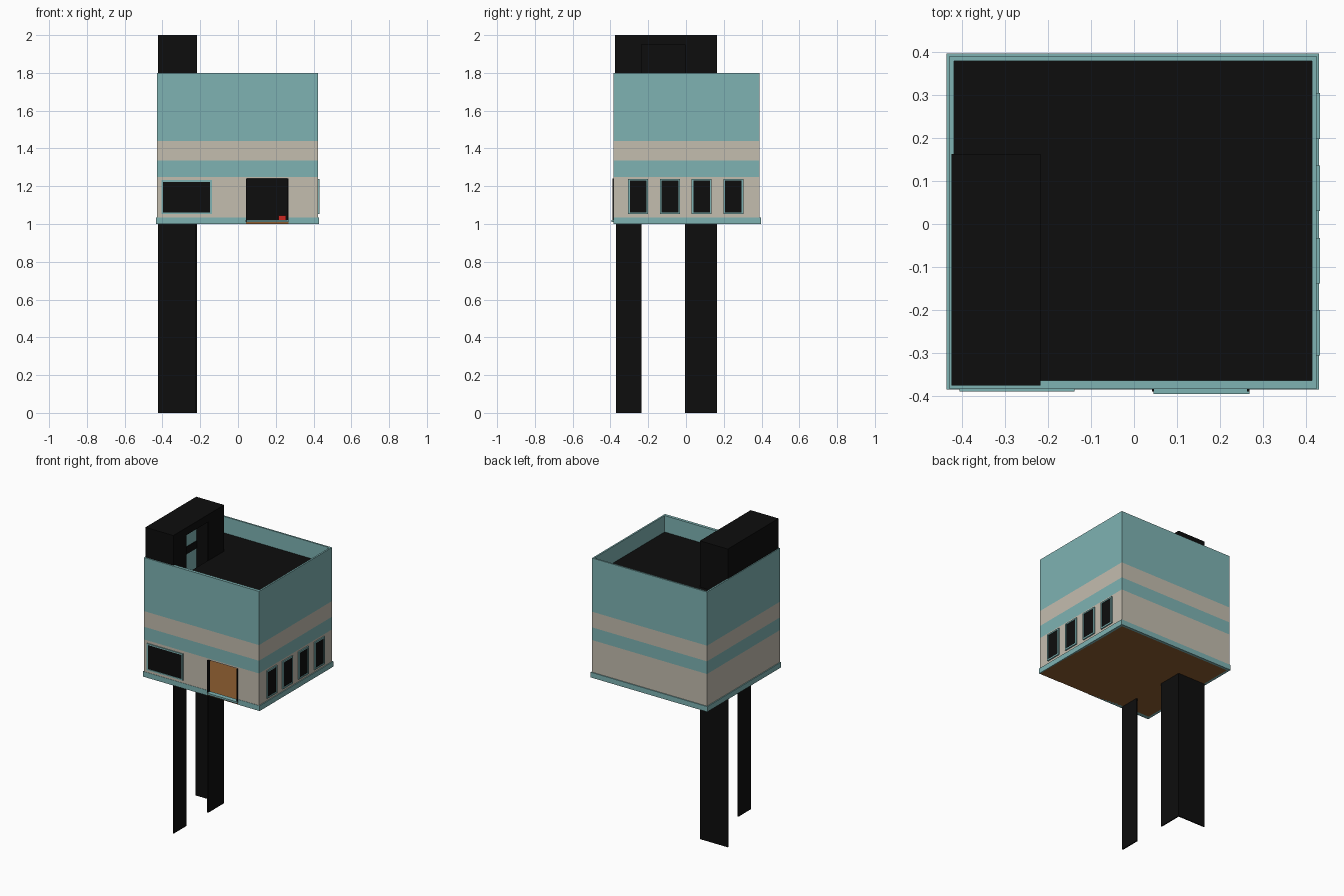
import bpy

if "Cube" in bpy.data.objects:
    bpy.data.objects.remove(bpy.data.objects["Cube"])

def material(name, rgb):
    m = bpy.data.materials.new(name)
    m.diffuse_color = (*rgb, 1)
    m.use_nodes = True
    m.node_tree.nodes["Principled BSDF"].inputs["Base Color"].default_value = m.diffuse_color
    return m

TEAL = material("teal_paint", (.21, .45, .45))
BEIGE = material("beige_paint", (.55, .51, .43))
BLACK = material("black", (.004, .004, .004))
WOOD = material("wood_floor", (.27, .11, .03))
RED = material("red", (.6, .02, .015))

def box(name, x, y, z, mat):
    """Box given by its (min, max) range on each axis."""
    bpy.ops.mesh.primitive_cube_add(
        size=1, location=[(a + b) / 2 for a, b in (x, y, z)])
    o = bpy.context.object
    o.name = name
    o.scale = [b - a for a, b in (x, y, z)]
    bpy.ops.object.transform_apply(location=False, rotation=False, scale=True)
    o.data.materials.append(mat)
    return o

X0, X1, Y0, Y1 = -.429, .424, -.383, .39   # outer wall faces
T = .011                                    # wall thickness
DOOR = (.042, .268)

def wall_ring(name, z, mat, grow=0.0, gap=None):
    """Four walls, with an optional doorway in the front one."""
    x0, x1, y0, y1 = X0 - grow, X1 + grow, Y0 - grow * .3, Y1 + grow
    t = T + grow
    spans = [(x0, x1)] if gap is None else [(x0, gap[0]), (gap[1], x1)]
    for s in spans:
        box(name + "_front", s, (y0, y0 + t + .009), z, mat)
    box(name + "_back", (x0, x1), (y1 - t, y1), z, mat)
    box(name + "_left", (x0, x0 + t), (y0 + t + .009, y1 - t), z, mat)
    box(name + "_right", (x1 - t, x1), (y0 + t + .009, y1 - t), z, mat)

# Painted wall bands from plinth to parapet
wall_ring("plinth", (1, 1.035), TEAL, grow=.006, gap=DOOR)
wall_ring("ground_wall", (1.035, 1.24), BEIGE, gap=DOOR)
wall_ring("lintel_band", (1.24, 1.25), BEIGE)
wall_ring("lower_teal_band", (1.25, 1.335), TEAL)
wall_ring("beige_band", (1.335, 1.44), BEIGE)
wall_ring("upper_wall", (1.44, 1.8), TEAL)

# Ground floor, dark interior lining and a small red item inside the room
box("ground_floor", (X0, X1), (Y0, Y1), (1, 1.01), WOOD)
box("back_lining", (-.215, X1 - T), (Y1 - T - .004, Y1 - T), (1.01, 1.68), BLACK)
box("right_lining", (X1 - T - .004, X1 - T), (Y0 + .02, Y1 - T), (1.01, 1.68), BLACK)
box("red_box", (.215, .255), (.2, .24), (1.01, 1.045), RED)

# Roof slab, left open over the stairwell
RZ = (1.675, 1.69)
box("roof_main", (-.22, X1 - T), (Y0 + .02, Y1 - T), RZ, BLACK)
box("roof_rear_strip", (X0 + T, -.22), (.16, Y1 - T), RZ, BLACK)
box("roof_left_edge", (X0 + T, X0 + T + .004), (-.37, .16), (1.66, 1.71), BLACK)

# Stairwell walls running from the ground to the rooftop box
SX, SY = (-.424, -.217), (-.375, .163)
P = .008
side = (SX[1] - P, SX[1])
box("stair_side_wall_front", side, (-.37, -.235), (0, 2), BLACK)
box("stair_side_wall_back", side, (-.005, SY[1]), (0, 2), BLACK)
box("stair_back_wall", (SX[0], SX[1] - P), (SY[1] - P, SY[1]), (0, 2), BLACK)

# Rooftop stair box
box("stair_box_lintel", side, (-.235, -.005), (1.95, 2), BLACK)
box("stair_box_front", SX, (SY[0], SY[0] + P), (1.69, 2), BLACK)
box("stair_box_left", (SX[0], SX[0] + P), SY, (1.8, 2), BLACK)
box("stair_box_roof", SX, SY, (1.99, 2), BLACK)

def window(name, axis, a, z, face, out):
    """Dark pane with a slim frame on the front (x) or right (y) wall."""
    f = .009
    lo, hi = sorted((face, face + out))
    plo, phi = sorted((face, face + out * .5))
    def piece(n, r, zz, d, mat):
        if axis == "x":
            box(n, r, d, zz, mat)
        else:
            box(n, d, r, zz, mat)
    piece(name + "_pane", (a[0] + f, a[1] - f), (z[0] + f, z[1] - f), (plo, phi), BLACK)
    for s in ((a[0], a[0] + f), (a[1] - f, a[1])):
        piece(name + "_frame_side", s, z, (lo, hi), TEAL)
    for s in ((z[0], z[0] + f), (z[1] - f, z[1])):
        piece(name + "_frame_rail", (a[0] + f, a[1] - f), s, (lo, hi), TEAL)

# Windows: a wide one in front, four on the right
window("front_window", "x", (-.405, -.138), (1.053, 1.232), Y0, -.006)
for i in range(4):
    c = -.253 + i * .168
    window(f"right_window_{i + 1}", "y", (c - .053, c + .053), (1.053, 1.238), X1, .008)

# Door frame and step
for s in ((DOOR[0], DOOR[0] + .005), (DOOR[1] - .005, DOOR[1])):
    box("door_frame_side", s, (Y0 - .006, Y0 + .02), (1.02, 1.24), BLACK)
box("door_step", (.045, .268), (Y0 - .012, Y0 + .02), (1.01, 1.022), TEAL)
